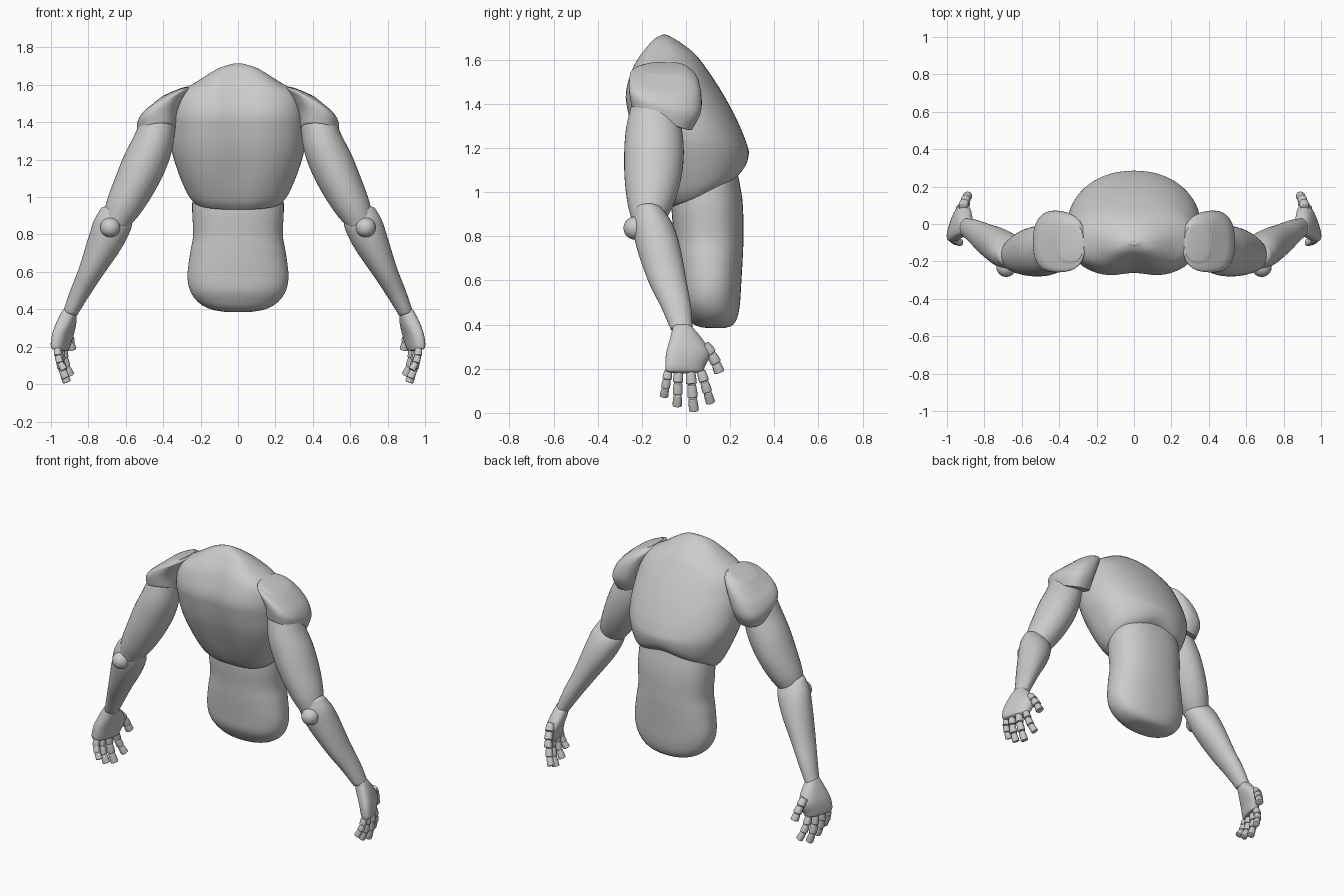
import bpy, bmesh, math
from mathutils import Vector

cube = bpy.data.objects.get("Cube")
if cube:
    bpy.data.objects.remove(cube, do_unlink=True)

grey = bpy.data.materials.new("plain grey")
grey.use_nodes = True
colour = (0.6, 0.6, 0.6, 1)
grey.diffuse_color = colour
grey.node_tree.nodes["Principled BSDF"].inputs["Base Color"].default_value = colour

SIDES = 40
STEPS = 5


def spline(a, b, c, d, t):
    """Catmull-Rom blend between b and c."""
    return 0.5 * (2 * b + (c - a) * t + (2 * a - 5 * b + 4 * c - d) * t * t
                  + (3 * b - a - 3 * c + d) * t ** 3)


def power(value, exponent):
    return math.copysign(abs(value) ** (2 / exponent), value)


def round_cap(end, inner, depth):
    """Shrinking sections that close a loft with a rounded end."""
    c, u, v = end
    out = (c - inner[0]).normalized() * depth
    rings = []
    for i in range(1, STEPS + 2):
        a = math.pi / 2 * i / (STEPS + 1)
        rings.append((c + out * math.sin(a), u * math.cos(a), v * math.cos(a)))
    return rings


def loft(name, sections, caps, back=2.0, front=2.0, mirror=True, sides=SIDES, shape=None):
    """Skin smooth rings through sections of (centre, half axis, half axis)."""
    rings = []
    last = len(sections) - 1
    for i in range(last):
        four = [sections[min(max(i + k, 0), last)] for k in (-1, 0, 1, 2)]
        for s in range(STEPS):
            rings.append(tuple(spline(*column, s / STEPS) for column in zip(*four)))
    rings.append(sections[-1])
    rings = (round_cap(rings[0], rings[1], caps[0])[::-1] + rings
             + round_cap(rings[-1], rings[-2], caps[1]))
    bm = bmesh.new()
    loops = []
    for c, u, v in rings:
        loop = []
        for k in range(sides):
            a = math.tau * k / sides
            n = front if math.sin(a) > 0 else back
            p = c + u * power(math.cos(a), n) + v * power(math.sin(a), n)
            loop.append(bm.verts.new(shape(p) if shape else p))
        loops.append(loop)
    for low, high in zip(loops, loops[1:]):
        for k in range(sides):
            j = (k + 1) % sides
            bm.faces.new((low[k], low[j], high[j], high[k]))
    bmesh.ops.remove_doubles(bm, verts=bm.verts, dist=1e-5)
    bmesh.ops.recalc_face_normals(bm, faces=bm.faces)
    mesh = bpy.data.meshes.new(name)
    bm.to_mesh(mesh)
    bm.free()
    mesh.shade_smooth()
    mesh.set_sharp_from_angle(angle=math.radians(50))
    mesh.materials.append(grey)
    obj = bpy.data.objects.new(name, mesh)
    bpy.context.collection.objects.link(obj)
    if mirror:
        obj.modifiers.new("Mirror", "MIRROR")


def trunk(by, bz, fy, fz, width):
    """Section spanning from a back point to a front point."""
    return (Vector((0, (by + fy) / 2, (bz + fz) / 2)), Vector((width, 0, 0)),
            Vector((0, (fy - by) / 2, (fz - bz) / 2)))


def limb(x, y, z, ux, uz, vy, vz=0.0, vx=0.0):
    return Vector((x, y, z)), Vector((ux, 0, uz)), Vector((vx, vy, vz))


def mould_chest(p):
    """Press a shallow spine channel and lift the middle of the rib edge."""
    if p.y < -0.05:
        fade = min(1, (-0.05 - p.y) / 0.15)
        p.y += 0.025 * fade * math.exp(-(p.x / 0.1) ** 2)
    elif p.y > 0.1 and p.z < 1.2:
        fade = min(1, (1.2 - p.z) / 0.12) * min(1, (p.y - 0.1) / 0.1)
        p.z += 0.03 * fade * math.exp(-(p.x / 0.12) ** 2)
    return p


# Trunk
loft("chest", [
    trunk(-.08, .935, .21, 1.035, .24), trunk(-.125, .98, .265, 1.085, .275),
    trunk(-.19, 1.1, .285, 1.17, .32), trunk(-.245, 1.24, .268, 1.24, .352),
    trunk(-.275, 1.36, .225, 1.34, .357), trunk(-.285, 1.45, .165, 1.45, .35),
    trunk(-.258, 1.55, .1, 1.55, .318), trunk(-.225, 1.62, .042, 1.625, .212),
    trunk(-.17, 1.688, -.035, 1.685, .108), trunk(-.125, 1.712, -.09, 1.712, .03),
], (.015, .002), back=2.5, front=2.1, mirror=False, sides=64, shape=mould_chest)

loft("abdomen", [
    trunk(-.04, 1.12, .22, 1.15, .23), trunk(-.065, .95, .255, .97, .245),
    trunk(-.055, .8, .26, .8, .24), trunk(-.05, .7, .257, .7, .256),
    trunk(-.04, .58, .25, .58, .27), trunk(-.03, .5, .245, .5, .256),
    trunk(0, .44, .235, .44, .215), trunk(.03, .405, .215, .402, .155),
    trunk(.07, .388, .185, .387, .08), trunk(.11, .385, .15, .385, .03),
], (.02, .001), back=2.3, front=2.3, mirror=False, sides=64)

# Arms
loft("shoulder", [
    limb(.432, -.11, 1.34, .1, -.015, .138, -.055),
    limb(.43, -.095, 1.41, .11, -.025, .163, -.045),
    limb(.4, -.095, 1.48, .115, -.04, .163, -.025),
    limb(.365, -.1, 1.53, .105, -.045, .148, -.01),
    limb(.345, -.1, 1.558, .075, -.03, .11),
], (.008, .016), back=2.4, front=2.4)

loft("upper_arm", [
    limb(.42, -.14, 1.42, .085, .035, .1), limb(.45, -.145, 1.3, .1, .04, .125),
    limb(.5, -.145, 1.18, .108, .045, .135), limb(.555, -.15, 1.06, .103, .04, .128),
    limb(.61, -.16, .95, .09, .035, .105), limb(.65, -.17, .87, .07, .025, .075),
], (.03, .04))

loft("elbow", [
    limb(.683, -.23, .84, .053, 0, .053), limb(.683, -.23, .835, .053, 0, .053),
], (.05, .05))

loft("forearm", [
    limb(.65, -.165, .91, .086, .025, .068), limb(.672, -.15, .85, .098, .025, .092),
    limb(.714, -.125, .75, .087, .03, .099), limb(.788, -.085, .6, .061, .025, .087),
    limb(.85, -.045, .48, .047, .02, .068), limb(.897, -.02, .38, .037, .012, .05),
], (.035, .01))

# Hands
loft("hand", [
    limb(.9, -.015, .385, .036, .012, .045, 0, -.006),
    limb(.914, .0, .335, .044, .012, .073, 0, -.018),
    limb(.934, .01, .27, .045, .01, .1, 0, -.028),
    limb(.947, -.003, .215, .042, .005, .091, 0, -.028),
    limb(.95, -.006, .19, .037, .004, .085, 0, -.026),
], (.012, .012), back=2.6, front=2.4)


def finger(name, base, tip, bend, radius, joints=3):
    """Row of short flared segments along a gently curled line."""
    base, tip, bend = Vector(base), Vector(tip), Vector(bend)

    def point(t):
        return base.lerp(tip, t) + bend * math.sin(math.pi * t)

    for i in range(joints):
        a, b = point(i / joints), point((i + 1) / joints)
        d = (b - a).normalized()
        u = d.cross(Vector((0, 1, 0))).normalized()
        v = u.cross(d)
        parts = []
        for t, scale in ((0.04, 0.85), (0.5, 0.97), (0.92, 1.0)):
            r = radius * scale * (1 - 0.04 * i)
            parts.append((a.lerp(b, t), u * r, v * r))
        loft(f"{name}_segment_{i + 1}", parts, (.004, .004), 2.3, 2.3, sides=16)


curl = (.012, 0, 0)
finger("index_finger", (.932, .068, .19), (.894, .112, .045), curl, .023)
finger("middle_finger", (.948, .02, .19), (.914, .036, .007), curl, .024)
finger("ring_finger", (.958, -.034, .19), (.92, -.04, .03), curl, .023)
finger("little_finger", (.965, -.08, .19), (.928, -.1, .075), curl, .021)
finger("thumb", (.915, .085, .31), (.888, .152, .183), (0, .008, 0), .026)
